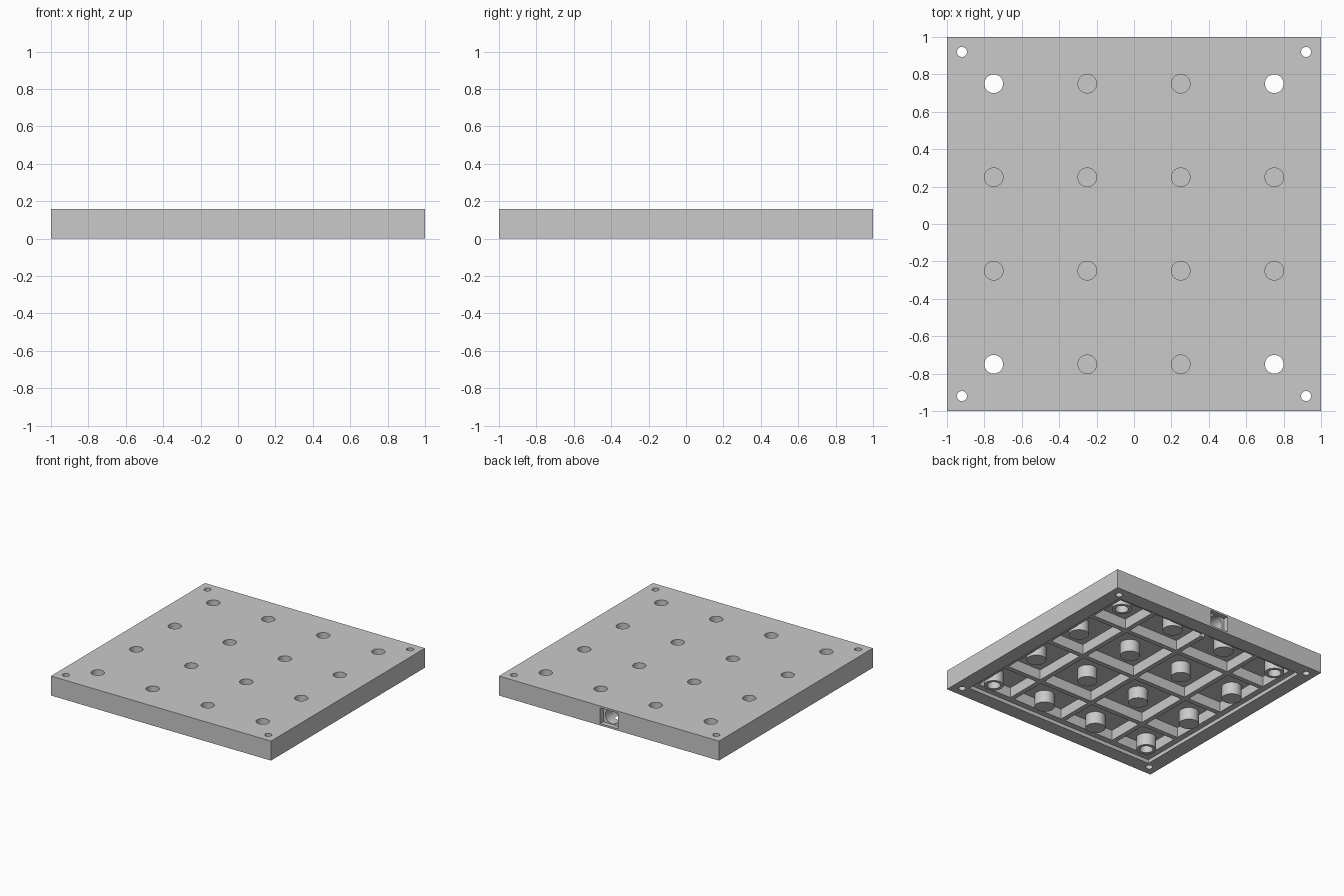
import bpy
import bmesh
from mathutils import Matrix, Vector

cube = bpy.data.objects.get("Cube")
if cube:
    bpy.data.objects.remove(cube, do_unlink=True)

H = 0.16          # overall height
CEILING = 0.115   # underside of the top skin
LEDGE = 0.03      # level of the ribs and the inner ledge
BOSS_END = 0.015
PITCH = [-0.75, -0.25, 0.25, 0.75]

grey = bpy.data.materials.new("plain grey")
grey.use_nodes = True
grey.diffuse_color = (0.59, 0.59, 0.59, 1)
grey.node_tree.nodes["Principled BSDF"].inputs["Base Color"].default_value = (0.59, 0.59, 0.59, 1)


def add_box(bm, lo, hi):
    lo, hi = Vector(lo), Vector(hi)
    size = Matrix.Diagonal((*(hi - lo), 1))
    bmesh.ops.create_cube(bm, size=1, matrix=Matrix.Translation((lo + hi) / 2) @ size)


def add_rod(bm, x, y, r, z0, z1, sides=32):
    bmesh.ops.create_cone(bm, cap_ends=True, segments=sides, radius1=r, radius2=r,
                          depth=z1 - z0, matrix=Matrix.Translation((x, y, (z0 + z1) / 2)))


def make(name, bm):
    mesh = bpy.data.meshes.new(name)
    bm.to_mesh(mesh)
    bm.free()
    mesh.materials.append(grey)
    ob = bpy.data.objects.new(name, mesh)
    bpy.context.collection.objects.link(ob)
    return ob


def combine(target, name, bm, operation):
    helper = make(name, bm)
    helper.hide_render = True
    mod = target.modifiers.new(name, 'BOOLEAN')
    mod.operation, mod.solver, mod.object = operation, 'EXACT', helper
    bpy.context.view_layer.objects.active = target
    bpy.ops.object.modifier_apply(modifier=name)
    bpy.data.objects.remove(helper, do_unlink=True)


# Solid slab
bm = bmesh.new()
add_box(bm, (-1, -1, 0), (1, 1, H))
plate = make("mounting_plate", bm)

# Shallow recess inside the rim
RIM, WALL, RIB = 0.88, 0.83, 0.02
bm = bmesh.new()
add_box(bm, (-RIM, -RIM, -0.1), (RIM, RIM, LEDGE))
combine(plate, "cover_recess", bm, 'DIFFERENCE')

# Sixteen pockets, leaving ribs between them and a ledge around them
spans = [(-WALL, -0.5 - RIB), (-0.5 + RIB, -RIB), (RIB, 0.5 - RIB), (0.5 + RIB, WALL)]
bm = bmesh.new()
for x0, x1 in spans:
    for y0, y1 in spans:
        add_box(bm, (x0, y0, -0.1), (x1, y1, CEILING))
combine(plate, "pockets", bm, 'DIFFERENCE')

# Bosses under each hole
bm = bmesh.new()
for x in PITCH:
    for y in PITCH:
        add_rod(bm, x, y, 0.075, BOSS_END, CEILING + 0.01)
combine(plate, "bosses", bm, 'UNION')

# Holes: through at the four outer bosses and the corners, blind elsewhere
bm = bmesh.new()
for x in PITCH:
    for y in PITCH:
        through = abs(x) > 0.5 and abs(y) > 0.5
        add_rod(bm, x, y, 0.05, -0.1 if through else 0.04, H + 0.1)
for x in (-0.92, 0.92):
    for y in (-0.92, 0.92):
        add_rod(bm, x, y, 0.027, -0.1, H + 0.1, 24)
combine(plate, "holes", bm, 'DIFFERENCE')

# Square socket recess with a round passage in the back wall
bm = bmesh.new()
add_box(bm, (-0.08, 0.96, 0.015), (0.08, 1.1, 0.145))
combine(plate, "socket_recess", bm, 'DIFFERENCE')
bm = bmesh.new()
bmesh.ops.create_cone(bm, cap_ends=True, segments=32, radius1=0.06, radius2=0.06, depth=0.3,
                      matrix=Matrix.Translation((0, 0.95, 0.08)) @ Matrix.Rotation(1.5708, 4, 'X'))
combine(plate, "socket_passage", bm, 'DIFFERENCE')

bpy.ops.object.select_all(action='DESELECT')
plate.select_set(True)
bpy.context.view_layer.objects.active = plate
bpy.ops.object.shade_smooth_by_angle()
